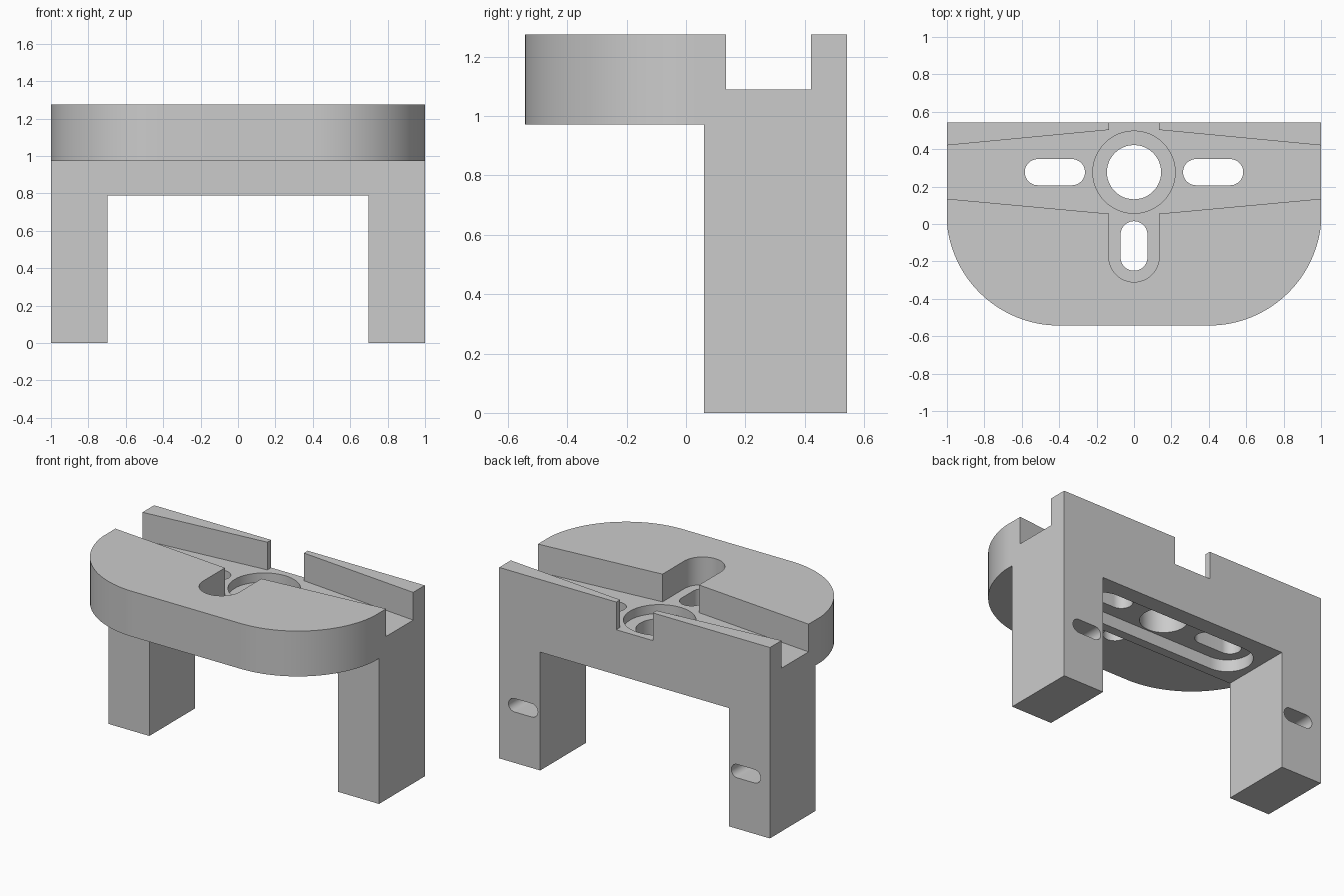
import bpy
import bmesh
from math import sin, cos, pi, radians

if "Cube" in bpy.data.objects:
    bpy.data.objects.remove(bpy.data.objects["Cube"], do_unlink=True)

grey = bpy.data.materials.new("plain grey")
grey.use_nodes = True
colour = (0.6, 0.6, 0.6, 1)
grey.diffuse_color = colour
grey.node_tree.nodes["Principled BSDF"].inputs["Base Color"].default_value = colour

HOLE_Y = 0.277      # centre line of the channel
TOP = 1.275
FLOOR = 1.09        # channel floor


def arc(cx, cy, r, start, end, steps=24):
    angles = [radians(start + (end - start) * i / steps) for i in range(steps + 1)]
    return [(cx + r * cos(a), cy + r * sin(a)) for a in angles]


def circle(cx, cy, r):
    return arc(cx, cy, r, 0, 360, 48)[:-1]


def rect(x0, x1, y0, y1):
    return [(x0, y0), (x1, y0), (x1, y1), (x0, y1)]


def slot_x(x0, x1, cy, r):
    return arc(x1 - r, cy, r, -90, 90) + arc(x0 + r, cy, r, 90, 270)


def slot_y(cx, y0, y1, r):
    return arc(cx, y1 - r, r, 0, 180) + arc(cx, y0 + r, r, 180, 360)


def prism(name, outline, low, high, along_y=False):
    """Extrude an outline along z, or an x-z outline along y."""
    bm = bmesh.new()

    def place(p, h):
        return (p[0], h, p[1]) if along_y else (p[0], p[1], h)

    face = bm.faces.new([bm.verts.new(place(p, low)) for p in outline])
    shift = place((0, 0), high - low)
    new = bmesh.ops.extrude_face_region(bm, geom=[face])["geom"]
    bmesh.ops.translate(bm, vec=shift, verts=[v for v in new if isinstance(v, bmesh.types.BMVert)])
    bmesh.ops.recalc_face_normals(bm, faces=bm.faces)
    mesh = bpy.data.meshes.new(name)
    bm.to_mesh(mesh)
    bm.free()
    mesh.materials.append(grey)
    ob = bpy.data.objects.new(name, mesh)
    bpy.context.collection.objects.link(ob)
    return ob


# Solid block with two rounded front corners
outline = [(1, 0.543), (-1, 0.543)]
outline += arc(-0.4, 0.06, 0.603, 180, 270, 32)
outline += arc(0.4, 0.06, 0.603, 270, 360, 32)
outline = [(max(-1, min(1, x)), y) for x, y in outline]
bracket = prism("bracket", outline, 0, TOP)

# Flared channel with a rounded front arm and a rear notch
half = [(0.135, 0.055), (1.1, 0.144), (1.1, 0.411), (0.135, 0.503), (0.135, 0.7)]
channel = arc(0, -0.175, 0.135, 180, 360) + half
channel += [(-x, y) for x, y in reversed(half)]

cutters = [
    prism("overhang_cut", rect(-1.2, 1.2, -1, 0.06), -0.2, 0.972),
    prism("leg_gap_cut", rect(-0.697, 0.697, -0.2, 0.8), -0.2, 0.79),
    prism("channel_cut", channel, FLOOR, 1.5),
    prism("counterbore_cut", circle(0, HOLE_Y, 0.22), 1.03, 1.2),
    prism("centre_hole_cut", circle(0, HOLE_Y, 0.145), 0.5, 1.2),
    prism("front_slot_cut", slot_y(0, -0.25, 0.015, 0.072), 0.5, 1.2),
    prism("underside_pocket_cut", slot_x(-0.65, 0.65, HOLE_Y, 0.155), 0.6, 0.87),
]
for s in (-1, 1):
    cutters.append(prism("side_slot_cut", slot_x(s * 0.423 - 0.161, s * 0.423 + 0.161, HOLE_Y, 0.07), 0.5, 1.2))
    cutters.append(prism("leg_slot_cut", slot_x(s * 0.823 - 0.108, s * 0.823 + 0.108, 0.385, 0.045),
                         0.3, 0.7, along_y=True))

# Cut everything, then remove the cutters
bpy.ops.object.select_all(action="DESELECT")
bpy.context.view_layer.objects.active = bracket
bracket.select_set(True)
for cutter in cutters:
    cutter.hide_render = True
    mod = bracket.modifiers.new(cutter.name, "BOOLEAN")
    mod.operation = "DIFFERENCE"
    mod.solver = "EXACT"
    mod.object = cutter
    bpy.ops.object.modifier_apply(modifier=mod.name)
for cutter in cutters:
    bpy.data.objects.remove(cutter, do_unlink=True)

bpy.ops.object.shade_smooth_by_angle(angle=radians(30))
